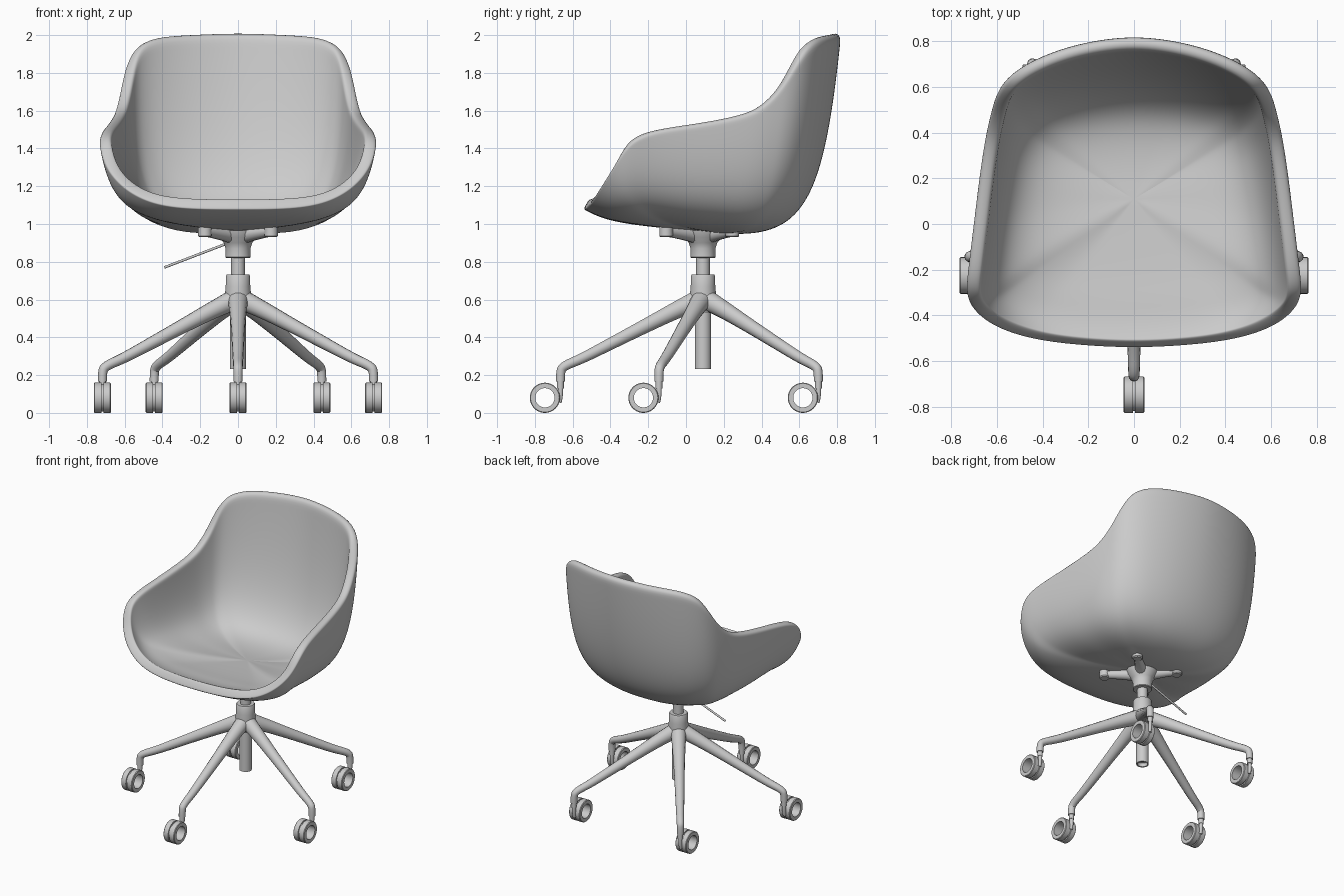
import bpy, bmesh, math
from mathutils import Vector

if "Cube" in bpy.data.objects:
    bpy.data.objects.remove(bpy.data.objects["Cube"])

CY = 0.09  # y of the central column


def add_object(name, bm, angle=40):
    me = bpy.data.meshes.new(name)
    bm.to_mesh(me)
    bm.free()
    ob = bpy.data.objects.new(name, me)
    bpy.context.collection.objects.link(ob)
    smooth(ob, angle)
    return ob


def smooth(ob, angle=40):
    bpy.ops.object.select_all(action='DESELECT')
    ob.select_set(True)
    bpy.context.view_layer.objects.active = ob
    bpy.ops.object.shade_smooth_by_angle(angle=math.radians(angle))


def lathe(name, profile, loc, closed=False, rot=(0, 0, 0), n=40):
    bm = bmesh.new()
    vs = [bm.verts.new((r, 0, z)) for r, z in profile]
    pairs = list(zip(vs, vs[1:])) + ([(vs[-1], vs[0])] if closed else [])
    es = [bm.edges.new(p) for p in pairs]
    bmesh.ops.spin(bm, geom=vs + es, cent=(0, 0, 0), axis=(0, 0, 1),
                   angle=2 * math.pi, steps=n)
    bmesh.ops.remove_doubles(bm, verts=bm.verts, dist=1e-5)
    bmesh.ops.recalc_face_normals(bm, faces=bm.faces)
    ob = add_object(name, bm)
    ob.location, ob.rotation_euler = loc, rot
    return ob


def tube(name, pts):
    """Smooth tapered tube through (x, y, z, radius) points."""
    cu = bpy.data.curves.new(name, 'CURVE')
    cu.dimensions = '3D'
    cu.bevel_depth, cu.bevel_resolution = 1.0, 5
    cu.use_fill_caps = True
    sp = cu.splines.new('NURBS')
    sp.points.add(len(pts) - 1)
    for p, (x, y, z, r) in zip(sp.points, pts):
        p.co, p.radius = (x, y, z, 1), r
    sp.order_u = min(3, len(pts))
    sp.use_endpoint_u = True
    sp.resolution_u = 8
    ob = bpy.data.objects.new(name, cu)
    bpy.context.collection.objects.link(ob)
    bpy.ops.object.select_all(action='DESELECT')
    ob.select_set(True)
    bpy.context.view_layer.objects.active = ob
    bpy.ops.object.convert(target='MESH')
    smooth(bpy.context.object, 50)


# Seat shell: each entry is a rim point and the floor corner below it
half = [
    ((0, -.545, 1.08), (0, -.41, 1.0)),
    ((.28, -.53, 1.085), (.25, -.40, 1.0)),
    ((.47, -.50, 1.12), (.43, -.38, 1.0)),
    ((.61, -.45, 1.20), (.56, -.35, 1.01)),
    ((.70, -.38, 1.31), (.64, -.31, 1.02)),
    ((.735, -.30, 1.43), (.67, -.26, 1.02)),
    ((.725, -.18, 1.49), (.675, -.15, 1.0)),
    ((.70, .02, 1.525), (.67, .03, .97)),
    ((.675, .22, 1.56), (.655, .20, .95)),
    ((.65, .38, 1.61), (.64, .33, .93)),
    ((.625, .49, 1.71), (.62, .43, .91)),
    ((.60, .57, 1.83), (.60, .50, .90)),
    ((.55, .645, 1.935), (.55, .57, .90)),
    ((.44, .72, 1.985), (.45, .635, .89)),
    ((.25, .79, 2.0), (.25, .69, .88)),
    ((0, .825, 2.008), (0, .71, .88)),
]


def flip(p):
    return (-p[0], p[1], p[2])


ring = half + [(flip(r), flip(k)) for r, k in half[-2:0:-1]]
ring = [(Vector(r), Vector(k)) for r, k in ring]


def spline(k, i, t):
    a, b, c, d = (ring[(i + o) % len(ring)][k] for o in (-1, 0, 1, 2))
    return .5 * (2 * b + (c - a) * t + (2 * a - 5 * b + 4 * c - d) * t * t
                 + (3 * b - a - 3 * c + d) * t ** 3)


centre = Vector((0, .1, .96))
ts = [0, .025, .07, .14, .22, .3, .38, .46, .54, .62, .7, .78, .86, .93]
bm = bmesh.new()
cols = []
for i in range(len(ring)):
    for f in (0, .5):
        R, K = spline(0, i, f), spline(1, i, f)
        A, B = R.lerp(K, .85), centre.lerp(K, .85)
        cols.append([bm.verts.new(R * (1 - t) ** 3 + 3 * A * t * (1 - t) ** 2
                                  + 3 * B * t * t * (1 - t) + centre * t ** 3) for t in ts])
pole = bm.verts.new(centre)
for j, a in enumerate(cols):
    b = cols[(j + 1) % len(cols)]
    for i in range(len(ts) - 1):
        bm.faces.new((a[i], a[i + 1], b[i + 1], b[i]))
    bm.faces.new((a[-1], pole, b[-1]))
seat = add_object("seat_shell", bm, 180)
# Padding is thinner at the rim than at the floor
group = seat.vertex_groups.new(name="padding")
for v in range(len(cols) * len(ts)):
    group.add([v], min(1, .7 + .6 * ts[v % len(ts)]), 'REPLACE')
group.add([len(cols) * len(ts)], 1, 'REPLACE')
sol = seat.modifiers.new("thickness", 'SOLIDIFY')
sol.thickness, sol.offset, sol.vertex_group = .088, -1, "padding"
sub = seat.modifiers.new("smooth", 'SUBSURF')
sub.levels = sub.render_levels = 2

# Column, hub and seat mount
lathe("gas_column", [(0, .26), (.034, .26), (.034, .232), (.043, .232),
                     (.043, .56), (0, .56)], (0, CY, 0))
lathe("base_hub", [(0, .53), (.05, .53), (.068, .56), (.072, .60), (.065, .67),
                   (.064, .725), (.06, .732), (0, .732)], (0, CY, 0))
lathe("piston", [(0, .72), (.036, .72), (.036, .83), (0, .83)], (0, CY, 0))
lathe("mount_cup", [(0, .82), (.062, .82), (.066, .824), (.066, .87), (.075, .90),
                    (.10, .93), (.11, .965), (0, .97)], (0, CY, 0))
for sx in (-1, 1):
    for sy in (-1, 1):
        x, y = .175 * sx, .07 + .175 * sy
        tube("mount_arm", [(0, CY, .935, .05), (x * .5, (y + CY) / 2, .95, .032),
                           (x, y, .96, .027)])
        lathe("mount_pad", [(0, .93), (.03, .93), (.036, .937), (.036, .99), (0, .99)],
              (x, y, 0), n=24)
tube("height_lever", [(-.05, CY, .90, .007), (-.11, CY, .877, .007),
                      (-.39, CY, .77, .007)])

# Five legs with casters, all casters trailing to the front
wheel = [(.051, -.045), (.076, -.045), (.08, -.041), (.08, -.005), (.072, -.005),
         (.072, .005), (.08, .005), (.08, .041), (.076, .045), (.051, .045)]
leg_path = [(.02, .60, .055), (.12, .555, .047), (.3, .463, .038), (.5, .36, .032),
            (.64, .288, .028), (.745, .245, .025), (.755, .21, .024), (.755, .165, .024)]
for k in range(5):
    a = math.radians(-90 + 72 * k)
    tube("leg", [(r * math.cos(a), CY + r * math.sin(a), z, w) for r, z, w in leg_path])
    x, y = .755 * math.cos(a), CY + .755 * math.sin(a)
    lathe("caster_wheel", wheel, (x, y - .082, .08), True, (0, math.pi / 2, 0))
    lathe("caster_stem", [(0, .13), (.018, .13), (.018, .18), (0, .18)], (x, y, 0), n=20)
    tube("caster_fork", [(x, y, .15, .014), (x, y + .004, .09, .013),
                         (x, y - .006, .055, .012)])
